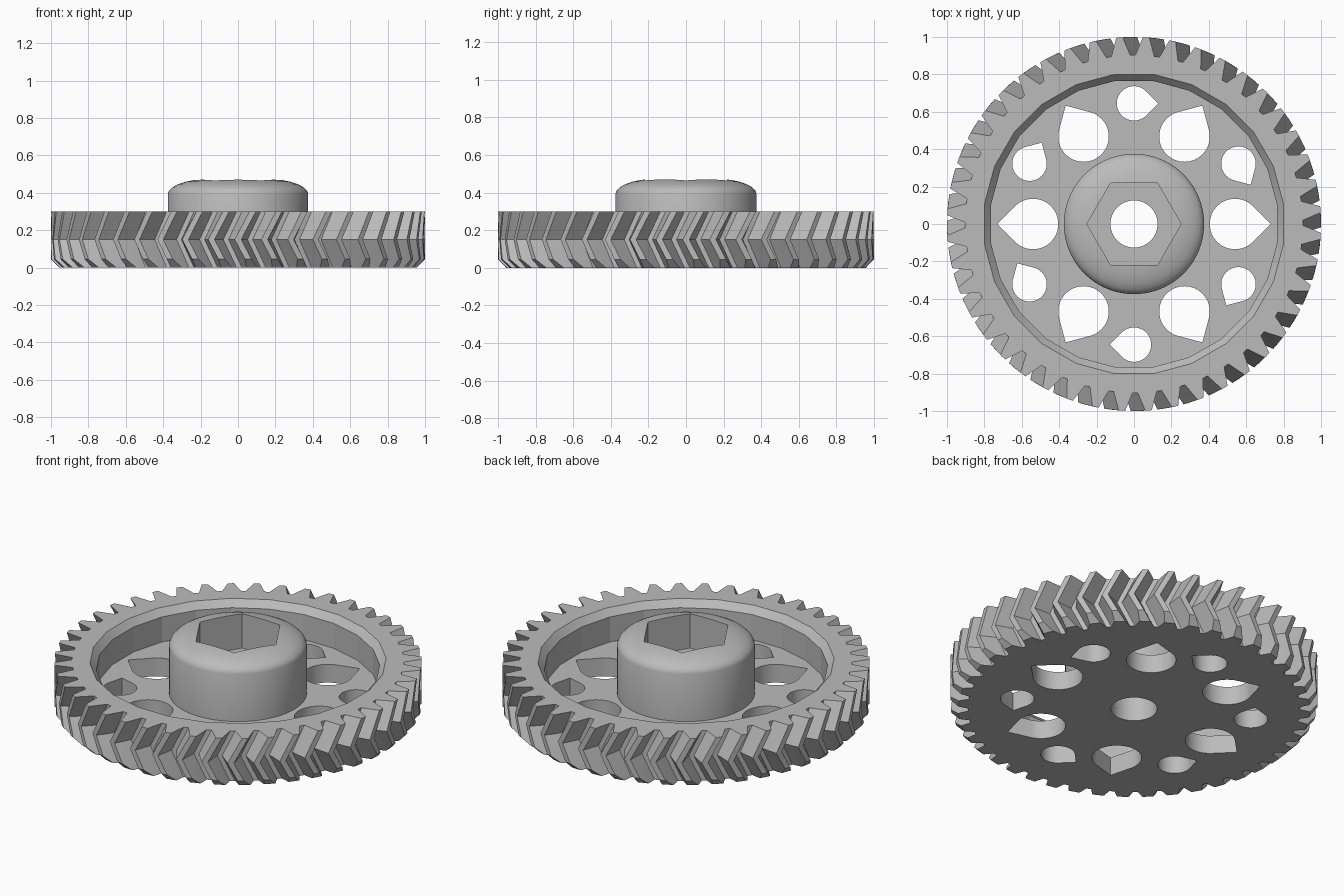
import bpy, bmesh
from math import sin, cos, pi, radians, sqrt

if "Cube" in bpy.data.objects:
    bpy.data.objects.remove(bpy.data.objects["Cube"])

TEETH, GEAR_H, PLATE_H = 44, 0.30, 0.11
TWIST = radians(4.5)

grey = bpy.data.materials.new("plain grey")
grey.use_nodes = True
colour = (0.5, 0.5, 0.5, 1)
grey.diffuse_color = colour
grey.node_tree.nodes["Principled BSDF"].inputs["Base Color"].default_value = colour


def loft(name, rings):
    """Closed solid through equal-length rings of points, capped at both ends."""
    bm = bmesh.new()
    loops = [[bm.verts.new(p) for p in ring] for ring in rings]
    for low, high in zip(loops, loops[1:]):
        for i in range(len(low)):
            j = (i + 1) % len(low)
            bm.faces.new((low[i], low[j], high[j], high[i]))
    bm.faces.new(loops[0][::-1])
    bm.faces.new(loops[-1])
    bmesh.ops.recalc_face_normals(bm, faces=bm.faces)
    mesh = bpy.data.meshes.new(name)
    bm.to_mesh(mesh)
    bm.free()
    mesh.materials.append(grey)
    obj = bpy.data.objects.new(name, mesh)
    bpy.context.collection.objects.link(obj)
    return obj


def turned(name, profile, sides, start=0.0):
    """Lathe a list of (radius, height) around z."""
    angles = [start + 2 * pi * i / sides for i in range(sides)]
    return loft(name, [[(r * cos(a), r * sin(a), z) for a in angles] for r, z in profile])


def teardrop(name, radius, distance, place, point):
    """Round cutter with a right-angled tip, aimed along the angle point."""
    cx, cy = distance * cos(place), distance * sin(place)
    arc = [point + pi / 4 + 1.5 * pi * i / 36 for i in range(37)]
    outline = [(cx + radius * cos(a), cy + radius * sin(a)) for a in arc]
    tip = radius * sqrt(2)
    outline.append((cx + tip * cos(point), cy + tip * sin(point)))
    return loft(name, [[(x, y, z) for x, y in outline] for z in (-0.1, 0.2)])


def carve(target, cutters):
    bpy.context.view_layer.objects.active = target
    for cutter in cutters:
        mod = target.modifiers.new("carve", "BOOLEAN")
        mod.operation, mod.solver, mod.object = "DIFFERENCE", "EXACT", cutter
        bpy.ops.object.modifier_apply(modifier=mod.name)
        bpy.data.objects.remove(cutter)


def tooth_ring(z, tip):
    """Herringbone tooth outline at height z with the given tip radius."""
    turn = TWIST * abs(z - GEAR_H / 2) / (GEAR_H / 2)
    half = 0.017 if tip > 0.99 else 0.031
    side = [(0.903, 0.056), (0.95, 0.036), (tip, half)]
    tooth = [(r, -w) for r, w in side] + [(r, w) for r, w in side[::-1]]
    ring = []
    for k in range(TEETH):
        for r, w in tooth:
            a = 2 * pi * k / TEETH + turn + w
            ring.append((r * cos(a), r * sin(a), z))
    return ring


# toothed wheel with a bevelled lower edge
wheel = loft("gear_wheel", [tooth_ring(0, 0.957), tooth_ring(0.045, 1.0),
                            tooth_ring(GEAR_H / 2, 1.0), tooth_ring(GEAR_H, 1.0)])

# recessed web, faceted with a bevelled rim
k = 1 / cos(pi / 24)
cutters = [turned("recess_cutter", [(0.765 * k, PLATE_H), (0.765 * k, 0.26),
                                    (0.80 * k, GEAR_H), (0.80 * k, 0.4)], 24, pi / 24)]
# lightening holes: large point outward, small point sideways
for i in range(6):
    a = i * pi / 3
    cutters.append(teardrop("large_hole_cutter", 0.135, 0.54, a, a))
    b = a + pi / 6
    cutters.append(teardrop("small_hole_cutter", 0.092, 0.645, b, b - pi / 2))
bore = [(0.126, -0.1), (0.126, 0.6)]
cutters.append(turned("bore_cutter", bore, 64))
carve(wheel, cutters)

# domed hub with hexagonal socket
hub = turned("hub", [(0.375, PLATE_H), (0.375, 0.395), (0.368, 0.413), (0.35, 0.43),
                     (0.32, 0.446), (0.28, 0.459), (0.24, 0.467), (0.20, 0.472)], 96)
carve(hub, [turned("socket_cutter", [(0.252, 0.26), (0.252, 0.6)], 6),
            turned("bore_cutter", bore, 64)])

for obj, angle in ((wheel, 12), (hub, 30)):
    bpy.ops.object.select_all(action="DESELECT")
    obj.select_set(True)
    bpy.context.view_layer.objects.active = obj
    bpy.ops.object.shade_smooth_by_angle(angle=radians(angle))
